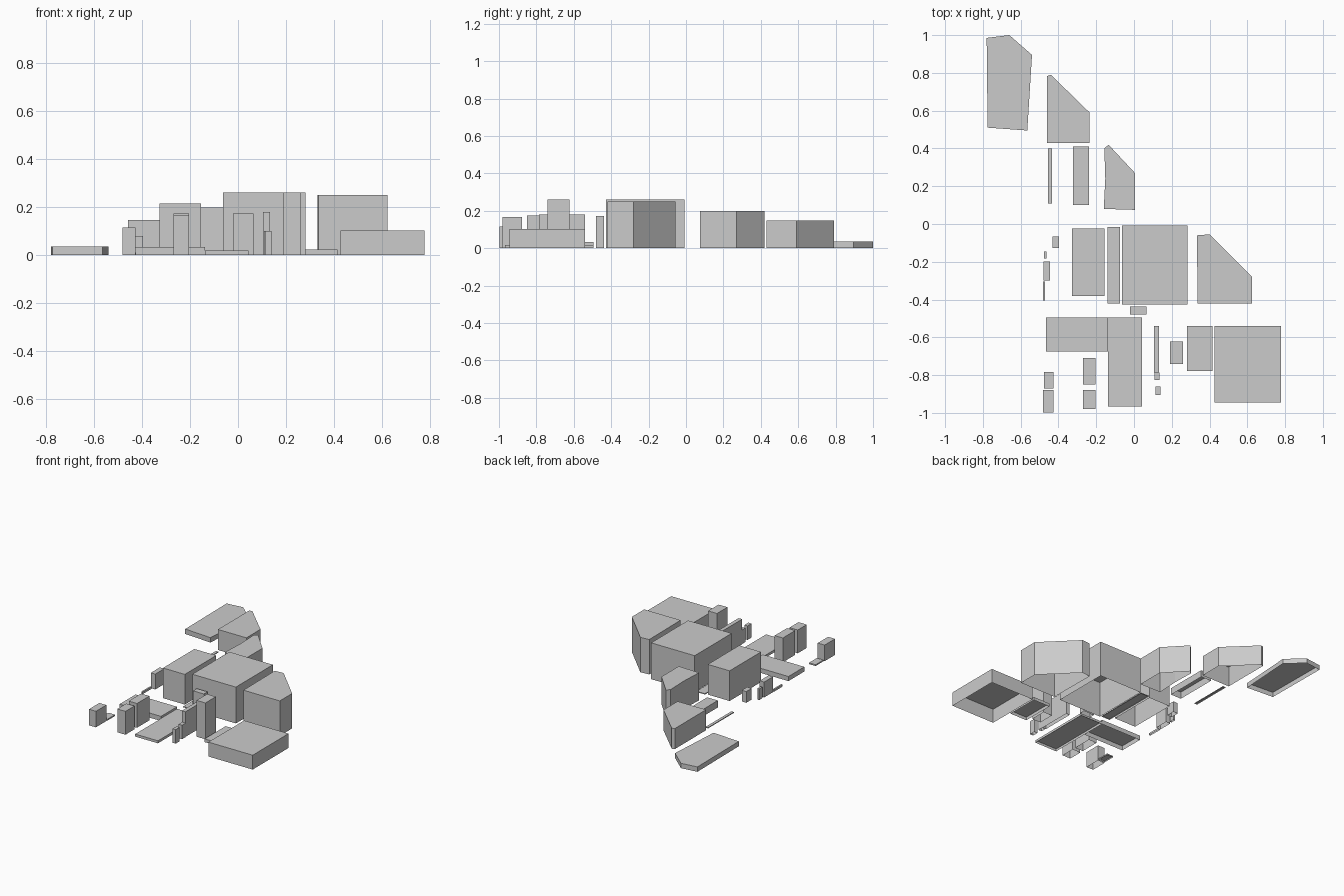
import bpy, bmesh

if "Cube" in bpy.data.objects:
    bpy.data.objects.remove(bpy.data.objects["Cube"])


def building(name, outline, height):
    """Open-bottomed shell: footprint (counter-clockwise) raised to a flat roof."""
    bm = bmesh.new()
    low = [bm.verts.new((x, y, 0)) for x, y in outline]
    top = [bm.verts.new((x, y, height)) for x, y in outline]
    n = len(outline)
    for i in range(n):
        j = (i + 1) % n
        bm.faces.new((low[i], low[j], top[j], top[i]))
    bm.faces.new(top)
    bmesh.ops.recalc_face_normals(bm, faces=bm.faces)
    if max(bm.faces, key=lambda f: f.calc_center_median().z).normal.z < 0:
        bmesh.ops.reverse_faces(bm, faces=bm.faces)
    mesh = bpy.data.meshes.new(name)
    bm.to_mesh(mesh)
    bm.free()
    bpy.context.collection.objects.link(bpy.data.objects.new(name, mesh))


def block(name, x0, x1, y0, y1, height):
    building(name, [(x0, y0), (x1, y0), (x1, y1), (x0, y1)], height)


# Chamfered buildings along the diagonal street
building("north_low_hall", [(-.775, .51), (-.565, .495), (-.54, .895), (-.66, 1), (-.78, .985)], .035)
building("north_corner_building", [(-.46, .43), (-.235, .43), (-.235, .59), (-.44, .79), (-.46, .783)], .147)
building("middle_corner_building", [(-.16, .08), (.005, .075), (.005, .27), (-.135, .42), (-.157, .40), (-.152, .24)], .198)
building("east_corner_building", [(.337, -.42), (.625, -.42), (.625, -.28), (.40, -.055), (.333, -.06)], .25)

# Large central buildings
block("main_building", -.063, .282, -.427, -.008, .26)
block("west_building", -.328, -.155, -.38, -.025, .216)
block("east_hall", .427, .778, -.945, -.54, .103)
block("south_tower", .19, .26, -.74, -.622, .26)
block("gate_tower", -.02, .065, -.48, -.438, .173)

# Low, flat structures
block("west_podium", -.465, -.137, -.675, -.494, .033)
block("south_podium", -.137, .043, -.967, -.494, .018)
block("east_annex", .28, .415, -.778, -.54, .023)
block("center_strip", -.14, -.073, -.42, -.015, .006)
block("north_strip", -.455, -.435, .108, .40, .006)
block("north_annex", -.322, -.238, .10, .41, .05)

# Slender south blocks
for i, (y0, y1, h) in enumerate([(-.98, -.878, .167), (-.85, -.71, .174)]):
    block(f"south_block_{i}", -.27, -.205, y0, y1, h)
block("thin_wing", .105, .133, -.785, -.54, .18)
block("thin_wing_step", .108, .135, -.825, -.785, .10)
block("thin_wing_kiosk", .115, .14, -.905, -.86, .10)

# Small buildings on the west edge
block("southwest_block", -.482, -.427, -.997, -.88, .115)
block("southwest_pad", -.477, -.425, -.872, -.784, .01)
block("west_house", -.48, -.445, -.30, -.198, .11)
block("west_shed", -.477, -.463, -.182, -.146, .08)
block("west_wall", -.482, -.471, -.405, -.305, .015)
block("west_cottage", -.432, -.396, -.126, -.065, .08)
